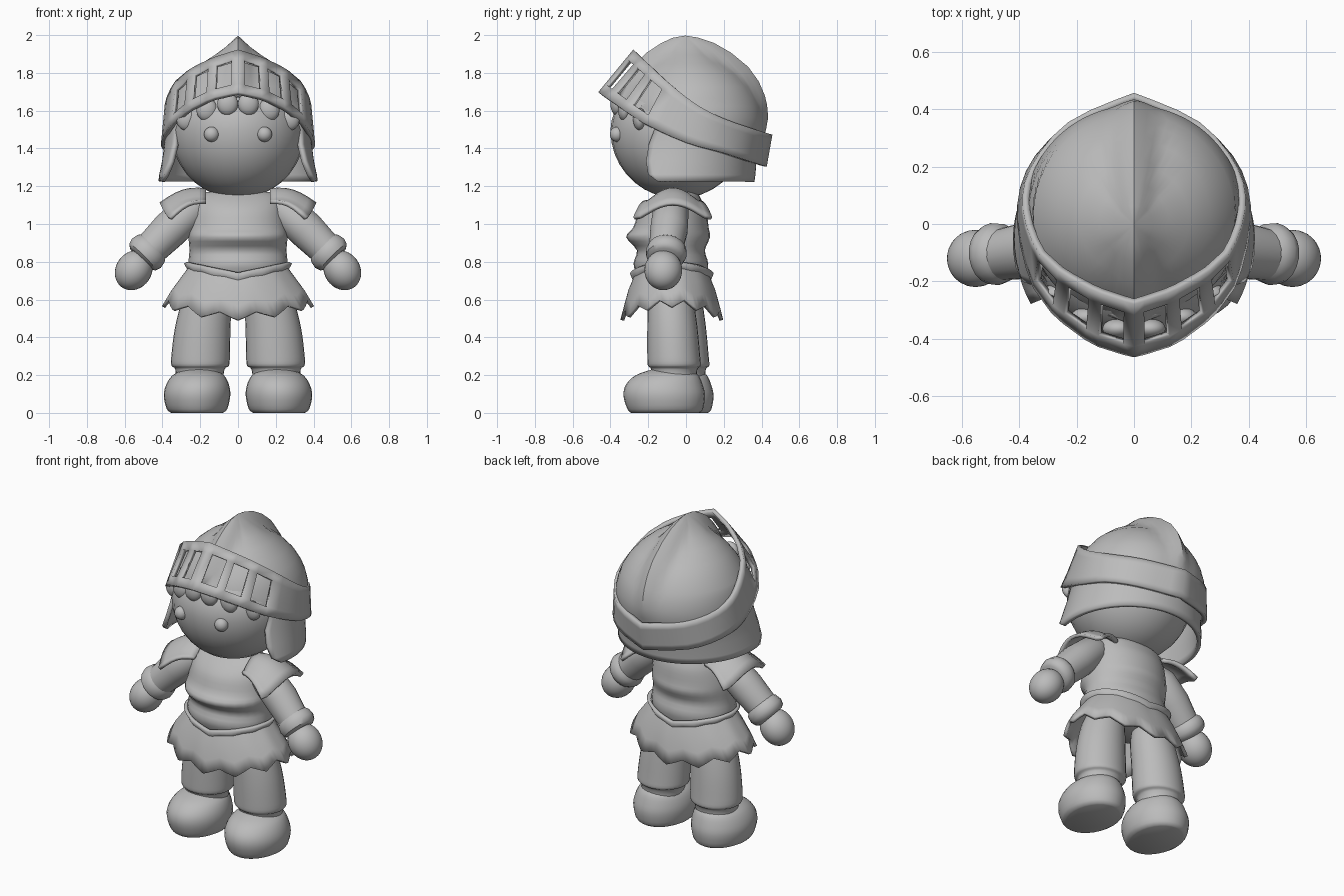
import bpy, bmesh
from math import sin, cos, pi, radians
from mathutils import Vector

cube = bpy.data.objects.get("Cube")
if cube:
    bpy.data.objects.remove(cube, do_unlink=True)

GREY = (0.5, 0.5, 0.5, 1)
mat = bpy.data.materials.new("plain grey")
mat.use_nodes = True
mat.diffuse_color = GREY
mat.node_tree.nodes["Principled BSDF"].inputs["Base Color"].default_value = GREY


def finish(obj, mirror=False, thick=0, angle=40):
    """Material, shading, and the mirror and thickness modifiers."""
    obj.data.materials.append(mat)
    bpy.ops.object.select_all(action='DESELECT')
    obj.select_set(True)
    bpy.context.view_layer.objects.active = obj
    bpy.ops.object.shade_smooth_by_angle(angle=radians(angle))
    if mirror:
        obj.modifiers.new("Mirror", 'MIRROR')
    if thick:
        shell = obj.modifiers.new("Shell", 'SOLIDIFY')
        shell.thickness = thick
        shell.offset = 0
    return obj


def build(name, bm, **style):
    mesh = bpy.data.meshes.new(name)
    bm.to_mesh(mesh)
    bm.free()
    obj = bpy.data.objects.new(name, mesh)
    bpy.context.collection.objects.link(obj)
    return finish(obj, **style)


def grid(name, rows, closed=True, caps=False, skip=None, **style):
    """Skin rows of points; skip(row, column) leaves holes."""
    bm = bmesh.new()
    verts = [[bm.verts.new(p) for p in row] for row in rows]
    n = len(rows[0])
    for i in range(len(rows) - 1):
        for j in range(n if closed else n - 1):
            if skip and skip(i, j):
                continue
            k = (j + 1) % n
            bm.faces.new((verts[i][j], verts[i][k], verts[i + 1][k], verts[i + 1][j]))
    if caps:
        bm.faces.new(verts[0])
        bm.faces.new(verts[-1])
    bmesh.ops.remove_doubles(bm, verts=bm.verts, dist=0.0005)
    bmesh.ops.recalc_face_normals(bm, faces=bm.faces)
    return build(name, bm, **style)


def spline(pts, t):
    """Smooth curve through points, t counted in points."""
    i = min(int(t), len(pts) - 2)
    f = t - i
    p = [Vector(pts[max(0, min(len(pts) - 1, i + k))]) for k in (-1, 0, 1, 2)]
    return 0.5 * (2 * p[1] + (p[2] - p[0]) * f
                  + (2 * p[0] - 5 * p[1] + 4 * p[2] - p[3]) * f * f
                  + (3 * (p[1] - p[2]) + p[3] - p[0]) * f ** 3)


def stack(name, profile, side=1, shift=0, steps=3, n=28, **style):
    """Loft ellipses given as (z, centre x, centre y, radius x, radius y)."""
    rows = []
    for s in range((len(profile) - 1) * steps + 1):
        z, cx, cy, rx, ry = spline(profile, s / steps)
        rows.append([(side * cx + rx * cos(a), cy + shift + ry * sin(a), max(z, 0))
                     for a in (2 * pi * j / n for j in range(n))])
    return grid(name, rows, caps=True, **style)


def tube(name, path, **style):
    """Round tube along points given as (x, y, z, radius)."""
    n = 20
    axis = Vector(path[-1][:3]) - Vector(path[0][:3])
    turn = axis.to_track_quat('Z', 'Y')
    rows = [[Vector(p[:3]) + turn @ Vector((p[3] * cos(2 * pi * j / n), p[3] * sin(2 * pi * j / n), 0))
             for j in range(n)] for p in path]
    return grid(name, rows, caps=True, **style)


def ball(name, place, size, mirror=False, tilt=0):
    bm = bmesh.new()
    bmesh.ops.create_uvsphere(bm, u_segments=28, v_segments=18, radius=1)
    bmesh.ops.scale(bm, vec=size, verts=bm.verts)
    for v in bm.verts:
        x, z = v.co.x, v.co.z
        v.co.x, v.co.z = x * cos(tilt) + z * sin(tilt), z * cos(tilt) - x * sin(tilt)
    bmesh.ops.translate(bm, vec=place, verts=bm.verts)
    return build(name, bm, mirror=mirror)


# Head, flattened on top to sit inside the helmet
head = ball("head", (0, -0.04, 1.495), (0.355, 0.36, 0.36))
for v in head.data.vertices:
    if v.co.z > 1.5:
        v.co.z = 1.5 + (v.co.z - 1.5) * 0.8
ball("eye", (0.14, -0.365, 1.475), (0.04, 0.038, 0.04), mirror=True)

# Fringe locks below the visor
for x, y, z in ((0.055, -0.365, 1.635), (0.165, -0.325, 1.605), (0.27, -0.245, 1.555)):
    ball("fringe_lock", (x, y, z), (0.055, 0.035, 0.06), mirror=True, tilt=-x)

# Helmet dome with cheek guards: (z, centre y, radius, half angle of the face opening)
dome = [(1.225, -0.06, 0.41, 1.35), (1.26, -0.05, 0.405, 1.2), (1.33, -0.03, 0.39, 1.1),
        (1.42, 0, 0.378, 1.04), (1.5, 0.025, 0.373, 1.05), (1.56, 0.03, 0.37, 0.92),
        (1.62, 0.03, 0.356, 0.6), (1.66, 0.03, 0.34, 0), (1.72, 0.03, 0.305, 0),
        (1.78, 0.025, 0.256, 0), (1.84, 0.015, 0.185, 0), (1.885, 0.01, 0.115, 0),
        (1.91, 0, 0.055, 0), (1.92, 0, 0, 0)]
rows = []
for z, cy, r, gap in dome:
    row = []
    for j in range(57):
        a = gap + (2 * pi - 2 * gap) * j / 56
        p = Vector((r * sin(a), cy - r * cos(a), z))
        out = (p - Vector((0, 0.02, 1.5))).normalized()
        rise = max(0, min(1, (z - 1.42) / 0.4))
        row.append(p + out * 0.065 * rise * max(0, 1 - abs(p.x) / 0.075))
    rows.append(row)
grid("helmet_dome", rows, closed=False, thick=0.025)

# Visor ring with windows, from front centre round to the back
low = [(0, -0.455, 1.69), (0.12, -0.42, 1.665), (0.24, -0.34, 1.61), (0.34, -0.22, 1.53),
       (0.395, 0, 1.43), (0.365, 0.18, 1.38), (0.24, 0.32, 1.335), (0, 0.415, 1.305)]
high = [(0, -0.27, 1.915), (0.11, -0.235, 1.88), (0.22, -0.18, 1.83), (0.32, -0.1, 1.755),
        (0.375, 0.05, 1.635), (0.35, 0.19, 1.56), (0.222, 0.345, 1.505), (0, 0.445, 1.475)]
stops = [0, 0.35, 1, 1.35, 2, 2.35, 3] + [3 + k / 3 for k in range(1, 13)]
rows = [[spline(low, t).lerp(spline(high, t), h) for t in stops] for h in (0, 0.2, 0.8, 1)]
grid("visor", rows, closed=False, skip=lambda i, j: i == 1 and j in (1, 3, 5),
     mirror=True, thick=0.025, angle=30)

# Torso with a breastplate ridge over a round belly
stack("torso", [(0.66, 0, -0.07, 0.23, 0.15), (0.72, 0, -0.075, 0.25, 0.18),
                (0.79, 0, -0.08, 0.262, 0.198), (0.86, 0, -0.08, 0.257, 0.18),
                (0.93, 0, -0.095, 0.262, 0.222), (0.98, 0, -0.08, 0.258, 0.2),
                (1.06, 0, -0.07, 0.245, 0.18), (1.11, 0, -0.06, 0.235, 0.15),
                (1.15, 0, -0.045, 0.215, 0.115), (1.17, 0, -0.04, 0.17, 0.09)], angle=80)

# Skirt with a flared lip and a pointed hem
rows = []
for h, rx, ry in ((0, 0.277, 0.212), (0.15, 0.258, 0.196), (0.4, 0.295, 0.218),
                  (0.7, 0.34, 0.235), (1, 0.375, 0.25)):
    row = []
    for j in range(72):
        a = 2 * pi * j / 72 - pi / 2
        side = abs(cos(a))
        notch = 1 - abs((j / 6) % 1 * 2 - 1)
        top = 0.74 + 0.055 * side
        hem = 0.49 + 0.07 * side ** 2 + 0.04 * notch
        flare = 1 + 0.05 * h * (1 - notch)
        row.append((rx * flare * cos(a), -0.075 + ry * flare * sin(a), top + (hem - top) * h))
    rows.append(row)
grid("skirt", rows, thick=0.02)

# Shoulder plates: curved saddles over each arm
rows = []
for i in range(7):
    u = i / 6
    row = []
    for j in range(13):
        v = j / 6 - 1
        row.append((0.17 + 0.24 * u - 0.055 * u * v * v,
                    -0.07 + v * (0.13 + 0.075 * u),
                    1.18 - 0.075 * u + 0.03 * sin(pi * u) - (0.1 + 0.01 * u) * v * v + 0.035 * abs(v) ** 8))
    rows.append(row)
grid("shoulder_plate", rows, closed=False, mirror=True, thick=0.02)

# Arms, cuffs and hands
tube("arm", [(0.2, -0.07, 1.11, 0.06), (0.25, -0.08, 1.07, 0.095), (0.36, -0.09, 0.97, 0.1),
             (0.48, -0.11, 0.85, 0.088)], mirror=True)
tube("cuff", [(0.445, -0.1, 0.885, 0.085), (0.46, -0.1, 0.87, 0.102), (0.485, -0.105, 0.845, 0.109),
              (0.505, -0.11, 0.825, 0.1), (0.515, -0.11, 0.815, 0.08)], mirror=True)
ball("hand", (0.552, -0.12, 0.755), (0.095, 0.1, 0.11), mirror=True, tilt=-0.6)

# Trouser legs and rounded shoes, the right one standing slightly further back
leg = [(0.7, 0.15, -0.08, 0.1, 0.1), (0.6, 0.165, -0.08, 0.13, 0.12),
       (0.45, 0.187, -0.072, 0.147, 0.133), (0.3, 0.198, -0.065, 0.155, 0.14),
       (0.25, 0.2, -0.062, 0.152, 0.14), (0.23, 0.202, -0.062, 0.13, 0.122),
       (0.15, 0.205, -0.065, 0.125, 0.12)]
shoe = [(0, 0.217, -0.11, 0.135, 0.18), (0.02, 0.217, -0.11, 0.16, 0.2),
        (0.09, 0.217, -0.115, 0.176, 0.216), (0.15, 0.214, -0.115, 0.166, 0.203),
        (0.2, 0.21, -0.1, 0.135, 0.165), (0.23, 0.205, -0.08, 0.08, 0.1)]
for label, side, shift in (("left", 1, 0), ("right", -1, 0.045)):
    stack(label + "_leg", leg, side, shift)
    stack(label + "_shoe", shoe, side, shift)
